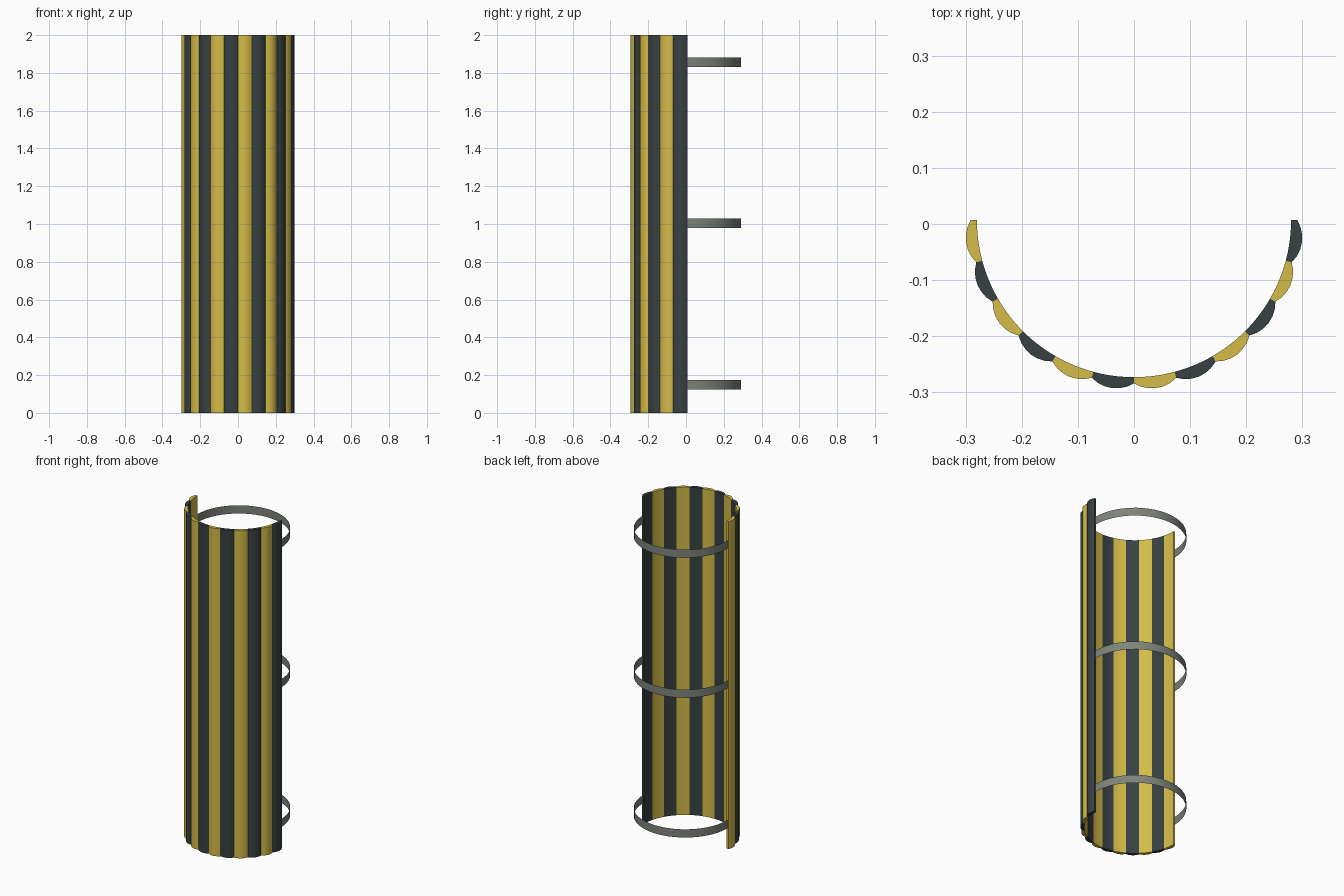
import bpy, bmesh, math

cube = bpy.data.objects.get("Cube")
if cube:
    bpy.data.objects.remove(cube)

CENTRE_Y = 0.007
HEIGHT = 2.0
SLATS = 12
INNER, OUTER, BULGE = 0.28, 0.291, 0.011


def material(name, rgb):
    mat = bpy.data.materials.new(name)
    mat.use_nodes = True
    mat.diffuse_color = (*rgb, 1)
    mat.node_tree.nodes["Principled BSDF"].inputs["Base Color"].default_value = (*rgb, 1)
    return mat


yellow = material("yellow", (0.66, 0.50, 0.066))
dark = material("charcoal", (0.040, 0.052, 0.054))
grey = material("strap grey", (0.21, 0.23, 0.20))


def polar(radius, angle):
    return radius * math.cos(angle), CENTRE_Y + radius * math.sin(angle)


def finish(bm, name, mat):
    mesh = bpy.data.meshes.new(name)
    bm.to_mesh(mesh)
    bm.free()
    mesh.materials.append(mat)
    obj = bpy.data.objects.new(name, mesh)
    bpy.context.collection.objects.link(obj)
    bpy.ops.object.select_all(action="DESELECT")
    obj.select_set(True)
    bpy.context.view_layer.objects.active = obj
    bpy.ops.object.shade_smooth_by_angle(angle=math.radians(35))


# Half-round shell of slats, each with a bulging outer face
def slat(index):
    step = math.pi / SLATS
    start = -index * step
    cuts = 6
    inner = [polar(INNER, start - step * i / cuts) for i in range(cuts + 1)]
    outer = [polar(OUTER + BULGE * math.sin(math.pi * i / cuts) ** 0.8,
                   start - step * i / cuts) for i in range(cuts + 1)]
    bm = bmesh.new()
    base = bm.faces.new([bm.verts.new((x, y, 0)) for x, y in inner + outer[::-1]])
    top = bmesh.ops.extrude_face_region(bm, geom=[base], use_keep_orig=True)
    verts = [v for v in top["geom"] if isinstance(v, bmesh.types.BMVert)]
    bmesh.ops.translate(bm, verts=verts, vec=(0, 0, HEIGHT))
    bmesh.ops.recalc_face_normals(bm, faces=bm.faces)
    finish(bm, f"slat_{index + 1}", yellow if index % 2 else dark)


# Thin half-hoop strap closing the open back
def strap(name, z):
    bm = bmesh.new()
    rows = []
    for i in range(25):
        x, y = polar(0.285, math.pi * i / 24)
        rows.append([bm.verts.new((x, y, z + dz)) for dz in (-0.025, 0.025)])
    for a, b in zip(rows, rows[1:]):
        bm.faces.new((a[0], b[0], b[1], a[1]))
    finish(bm, name, grey)


for i in range(SLATS):
    slat(i)
for name, z in (("lower_strap", 0.15), ("middle_strap", 1.003), ("upper_strap", 1.857)):
    strap(name, z)
